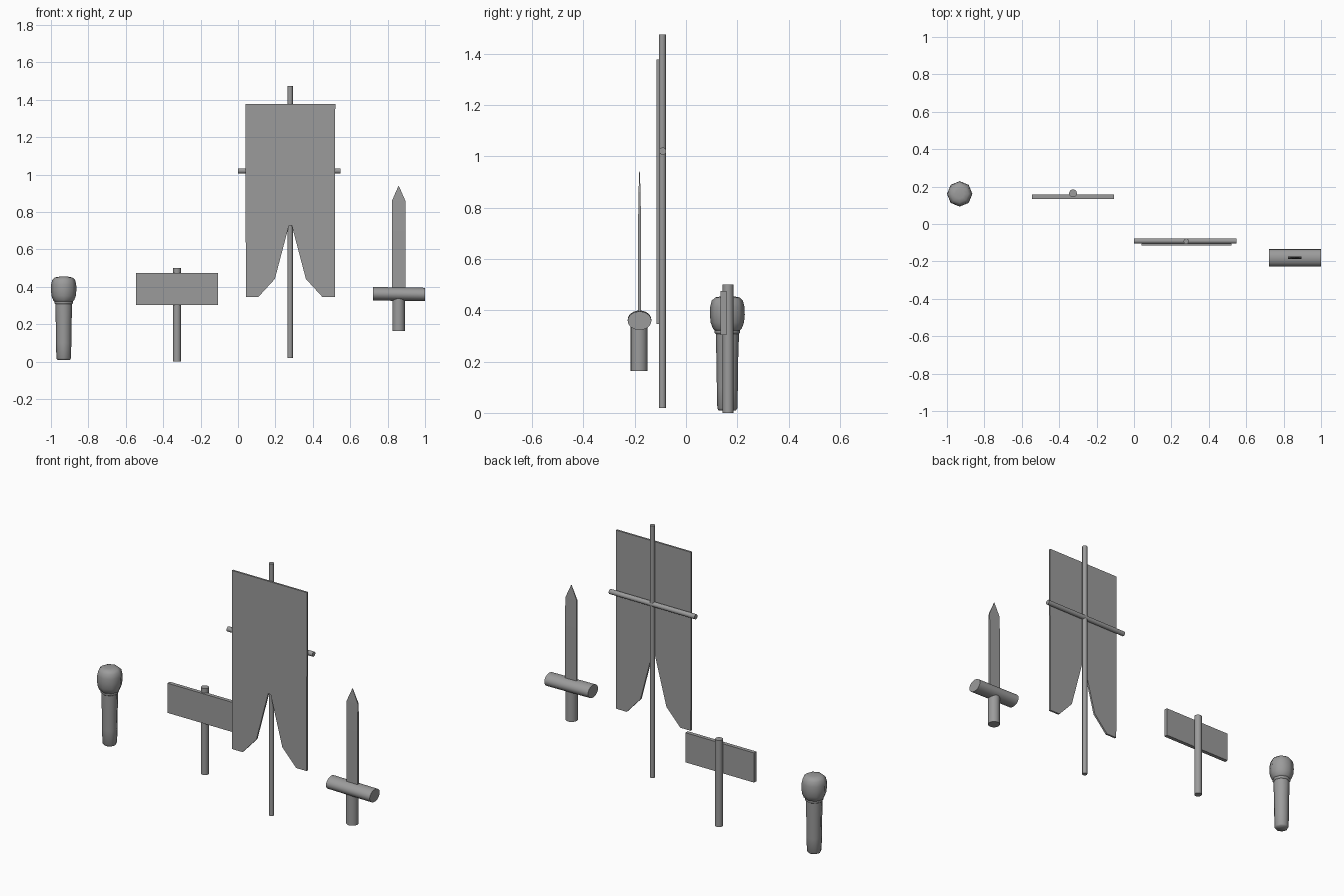
import bpy, bmesh, math
from mathutils import Matrix, Vector

if "Cube" in bpy.data.objects:
    bpy.data.objects.remove(bpy.data.objects["Cube"])

grey = bpy.data.materials.new("dark_grey")
grey.diffuse_color = (.33, .33, .33, 1)
grey.use_nodes = True
grey.node_tree.nodes["Principled BSDF"].inputs["Base Color"].default_value = grey.diffuse_color


def finish(name, bm, smooth=0):
    """Make the object; smooth is the edge angle in degrees, 0 for flat."""
    bmesh.ops.recalc_face_normals(bm, faces=bm.faces)
    me = bpy.data.meshes.new(name)
    bm.to_mesh(me)
    bm.free()
    me.materials.append(grey)
    ob = bpy.data.objects.new(name, me)
    bpy.context.collection.objects.link(ob)
    if smooth:
        bpy.ops.object.select_all(action='DESELECT')
        ob.select_set(True)
        bpy.context.view_layer.objects.active = ob
        bpy.ops.object.shade_smooth_by_angle(angle=math.radians(smooth))
    return ob


def rod(name, start, end, rx, ry=None, sides=16):
    """Capped cylinder between two points, oval if ry is given."""
    a, b = Vector(start), Vector(end)
    turn = (b - a).to_track_quat('Z', 'Y').to_matrix().to_4x4()
    bm = bmesh.new()
    bmesh.ops.create_cone(bm, cap_ends=True, segments=sides, radius1=1,
                          radius2=1, depth=(b - a).length)
    bm.transform(Matrix.Translation((a + b) / 2) @ turn
                 @ Matrix.Diagonal((rx, ry or rx, 1, 1)))
    return finish(name, bm, 40)


def plate(name, outline, y0, y1):
    """Extrude an x-z outline from y0 to y1."""
    bm = bmesh.new()
    face = bm.faces.new([bm.verts.new((x, y0, z)) for x, z in outline])
    new = bmesh.ops.extrude_face_region(bm, geom=[face])['geom']
    bmesh.ops.translate(bm, vec=(0, y1 - y0, 0),
                        verts=[v for v in new if isinstance(v, bmesh.types.BMVert)])
    return finish(name, bm)


def loft(name, rings, smooth=0):
    """Bridge rings of points and cap both ends."""
    bm = bmesh.new()
    rings = [[bm.verts.new(p) for p in ring] for ring in rings]
    for lo, hi in zip(rings, rings[1:]):
        for i in range(len(lo)):
            j = (i + 1) % len(lo)
            bm.faces.new((lo[i], lo[j], hi[j], hi[i]))
    bm.faces.new(rings[0])
    bm.faces.new(rings[-1])
    return finish(name, bm, smooth)


def lathe(name, profile, x, y, sides=8):
    """Turned shape from (radius, z) points."""
    angles = [2 * math.pi * i / sides for i in range(sides)]
    return loft(name, [[(x + r * math.cos(a), y + r * math.sin(a), z)
                        for a in angles] for r, z in profile], 60)


# Club with a handle, collar and rounded head
lathe("club_handle", [(.034, .01), (.039, .018), (.041, .10), (.042, .20),
                      (.045, .29), (.045, .32)], -.932, .161)
lathe("club_collar", [(.044, .306), (.050, .312), (.050, .320), (.046, .328)],
      -.932, .161)
lathe("club_head", [(.046, .318), (.056, .328), (.065, .352), (.068, .382),
                    (.067, .412), (.061, .437), (.047, .450), (.025, .454)],
      -.932, .161)

# Signpost
rod("sign_post", (-.326, .164, 0), (-.326, .164, .50), .021)
plate("sign_board", [(-.545, .303), (-.106, .303), (-.106, .474), (-.545, .474)],
      .135, .157)

# Banner on a crossed pole
rod("banner_pole", (.279, -.092, .02), (.279, -.092, 1.475), .014)
rod("banner_crossbar", (0, -.091, 1.02), (.548, -.091, 1.02), .014)
half = [(.008, .727), (.083, .442), (.171, .346), (.238, .346), (.240, 1.377)]
plate("banner_cloth", [(.280 + x, z) for x, z in half]
      + [(.280 - x, z) for x, z in reversed(half)], -.114, -.103)

# Sword: grip, oval guard and blade with a tapered point
rod("sword_grip", (.859, -.183, .163), (.859, -.183, .36), .033)
rod("sword_guard", (.721, -.181, .363), (1.0, -.181, .359), .046, .036, 24)
levels = [(.036, .006, .36), (.036, .006, .70), (.036, .004, .86), (.001, .001, .94)]
loft("sword_blade", [[(.859 + sx * w, -.181 + sy * t, z)
                      for sx, sy in ((-1, -1), (1, -1), (1, 1), (-1, 1))]
                     for w, t, z in levels])
